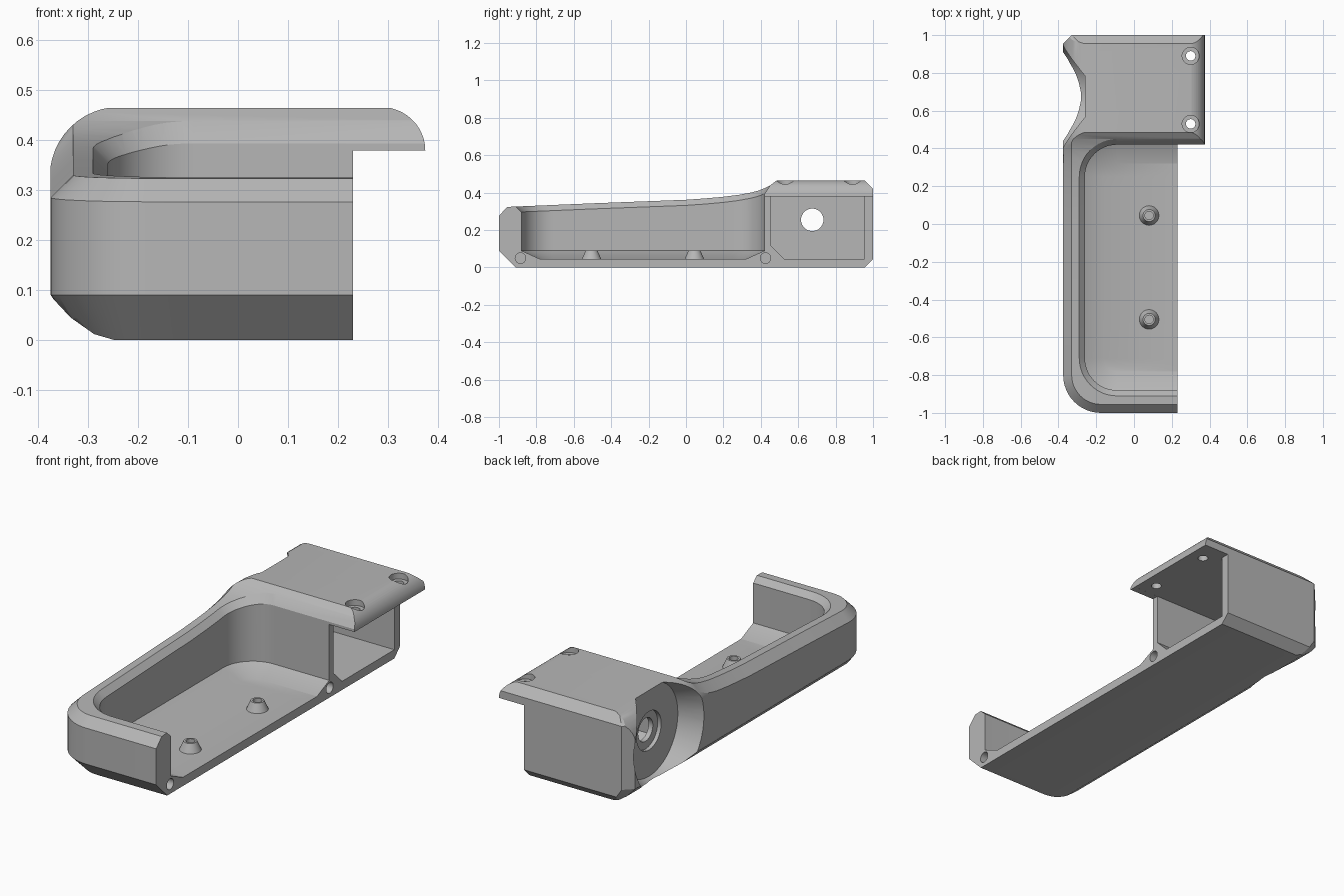
import bpy, bmesh, math
from mathutils import Matrix, Vector

if "Cube" in bpy.data.objects:
    bpy.data.objects.remove(bpy.data.objects["Cube"])

gray = bpy.data.materials.new("plain gray")
gray.use_nodes = True
gray.diffuse_color = (0.47, 0.47, 0.47, 1)
gray.node_tree.nodes["Principled BSDF"].inputs["Base Color"].default_value = (0.47, 0.47, 0.47, 1)


def finish(name, bm):
    bmesh.ops.remove_doubles(bm, verts=bm.verts, dist=1e-5)
    bmesh.ops.recalc_face_normals(bm, faces=bm.faces)
    mesh = bpy.data.meshes.new(name)
    bm.to_mesh(mesh)
    bm.free()
    mesh.materials.append(gray)
    ob = bpy.data.objects.new(name, mesh)
    bpy.context.collection.objects.link(ob)
    return ob


def prism(name, pts, axis, a, b):
    """Extrude a 2D profile along x (profile y,z) or y (profile x,z)."""
    bm = bmesh.new()
    put = (lambda p, t: (t, p[0], p[1])) if axis == "x" else (lambda p, t: (p[0], t, p[1]))
    face = bm.faces.new([bm.verts.new(put(p, a)) for p in pts])
    out = bmesh.ops.extrude_face_region(bm, geom=[face])
    moved = [v for v in out["geom"] if isinstance(v, bmesh.types.BMVert)]
    bmesh.ops.translate(bm, verts=moved, vec=Vector(put((0, 0), b - a)))
    return finish(name, bm)


def cone(name, axis, center, r1, r2, length):
    """Cylinder or cone starting at center and running along +x or +z."""
    bm = bmesh.new()
    bmesh.ops.create_cone(bm, cap_ends=True, segments=48, radius1=r1, radius2=r2, depth=length)
    bmesh.ops.translate(bm, verts=bm.verts, vec=(0, 0, length / 2))
    if axis == "x":
        bmesh.ops.rotate(bm, verts=bm.verts, matrix=Matrix.Rotation(math.pi / 2, 3, "Y"))
    bmesh.ops.translate(bm, verts=bm.verts, vec=center)
    return finish(name, bm)


def arc(cx, cz, rx, rz, start, end, n=12):
    angles = [math.radians(start + (end - start) * i / n) for i in range(n + 1)]
    return [(cx + rx * math.cos(t), cz + rz * math.sin(t)) for t in angles]


# Height of the rim along the length
RIM = [(-1, .322), (-.5, .343), (0, .362), (.1, .369), (.2, .378), (.28, .388),
       (.35, .401), (.39, .412), (.42, .424), (.45, .439), (.485, .465), (1, .465)]


def rim(y):
    for (y0, z0), (y1, z1) in zip(RIM, RIM[1:]):
        if y <= y1:
            return z0 + (z1 - z0) * (y - y0) / (y1 - y0)
    return RIM[-1][1]


def loft(name, levels, mids, rear_steps):
    """Stack of U-shaped plan outlines, each open to a far right side."""
    bm = bmesh.new()
    rings, n = [], 0
    for xl, yf, yr, rf, rr, height in levels:
        left = arc(xl + rf, yf + rf, rf, rf, 270, 180)
        left += [(xl, y) for y in mids]
        left += arc(xl + rr, yr - rr, rr, rr, 180, 90, rear_steps)
        n = len(left)
        ring = left + [(.6, y) for x, y in reversed(left)]
        rings.append([bm.verts.new((x, y, height(y))) for x, y in ring])
    m = 2 * n
    for lo, hi in zip(rings, rings[1:]):
        for i in range(m):
            j = (i + 1) % m
            bm.faces.new((lo[i], lo[j], hi[j], hi[i]))
    for ring in (rings[0], rings[-1]):
        for i in range(n - 1):
            bm.faces.new((ring[i], ring[i + 1], ring[m - 2 - i], ring[m - 1 - i]))
    return finish(name, bm)


def boolean(target, cutter, operation="DIFFERENCE"):
    mod = target.modifiers.new("cut", "BOOLEAN")
    mod.object, mod.operation, mod.solver = cutter, operation, "EXACT"
    bpy.context.view_layer.objects.active = target
    bpy.ops.object.modifier_apply(modifier=mod.name)
    bpy.data.objects.remove(cutter)


def flat(z):
    return lambda y: z


def below_rim(d):
    return lambda y: rim(y) - d


# Outer body: plan outline with chamfered base and rim
shell = loft("housing_shell", [
    (-.315, -.91, .955, .14, .045, flat(0)),
    (-.345, -.955, 1, .17, .045, flat(.045)),
    (-.375, -1, 1, .2, .045, flat(.09)),
    (-.375, -1, 1, .2, .045, below_rim(.045)),
    (-.33, -.955, .955, .155, .045, below_rim(0)),
], [y for y, z in RIM[1:-1]], 1)

# Cross-section with rounded left side and overhanging flange
section = [(-.24, -.002), (.23, -.002), (.23, .38)]
section += arc(.285, .38, .09, .087, 0, 90)
section += arc(-.237, .327, .14, .14, 90, 180)
section += [(-.377, .09), (-.335, .045), (-.288, .012)]
boolean(shell, prism("section", section, "y", -1.2, 1.2), "INTERSECT")

# Main tray with sloped floor edge and chamfered rim
boolean(shell, loft("tray_cutter", [
    (-.16, -.78, .32, .07, .07, flat(.045)),
    (-.26, -.88, .42, .17, .17, flat(.09)),
    (-.26, -.88, .42, .17, .17, below_rim(.03)),
    (-.29, -.91, .45, .2, .2, below_rim(0)),
    (-.29, -.91, .45, .2, .2, flat(.6)),
], [-.5, 0, .1, .2], 12))

# Rear compartment under the flange
boolean(shell, prism("compartment_cutter", [
    (.455, .115), (.525, .045), (.955, .045), (.955, .3802), (.455, .3802),
], "x", -.215, .7))

# Flared recess with counterbored hole in the side
boolean(shell, cone("recess_cutter", "x", (-.475, .675, .255), .33, .237, .215))
boolean(shell, cone("counterbore_cutter", "x", (-.3, .675, .255), .1, .1, .06))
boolean(shell, cone("bore_cutter", "x", (-.3, .675, .255), .06, .06, .2))

# Screw holes in the joining edge
for y in (-.885, .425):
    boolean(shell, cone("edge_hole_cutter", "x", (.08, y, .05), .028, .028, .3))

# Counterbored screw holes in the flange
for y in (.53, .89):
    boolean(shell, cone("screw_cutter", "z", (.3, y, .3), .025, .025, .3))
    boolean(shell, cone("screw_head_cutter", "z", (.3, y, .435), .045, .045, .1))

parts = [shell]

# Hollow tapered standoffs on the floor
for name, y in (("front_standoff", -.505), ("rear_standoff", .045)):
    post = cone(name, "z", (.08, y, .04), .054, .032, .05)
    boolean(post, cone("standoff_cutter", "z", (.08, y, .055), .022, .022, .1))
    parts.append(post)

for ob in parts:
    bpy.ops.object.select_all(action="DESELECT")
    ob.select_set(True)
    bpy.context.view_layer.objects.active = ob
    bpy.ops.object.shade_smooth_by_angle(angle=math.radians(25))
